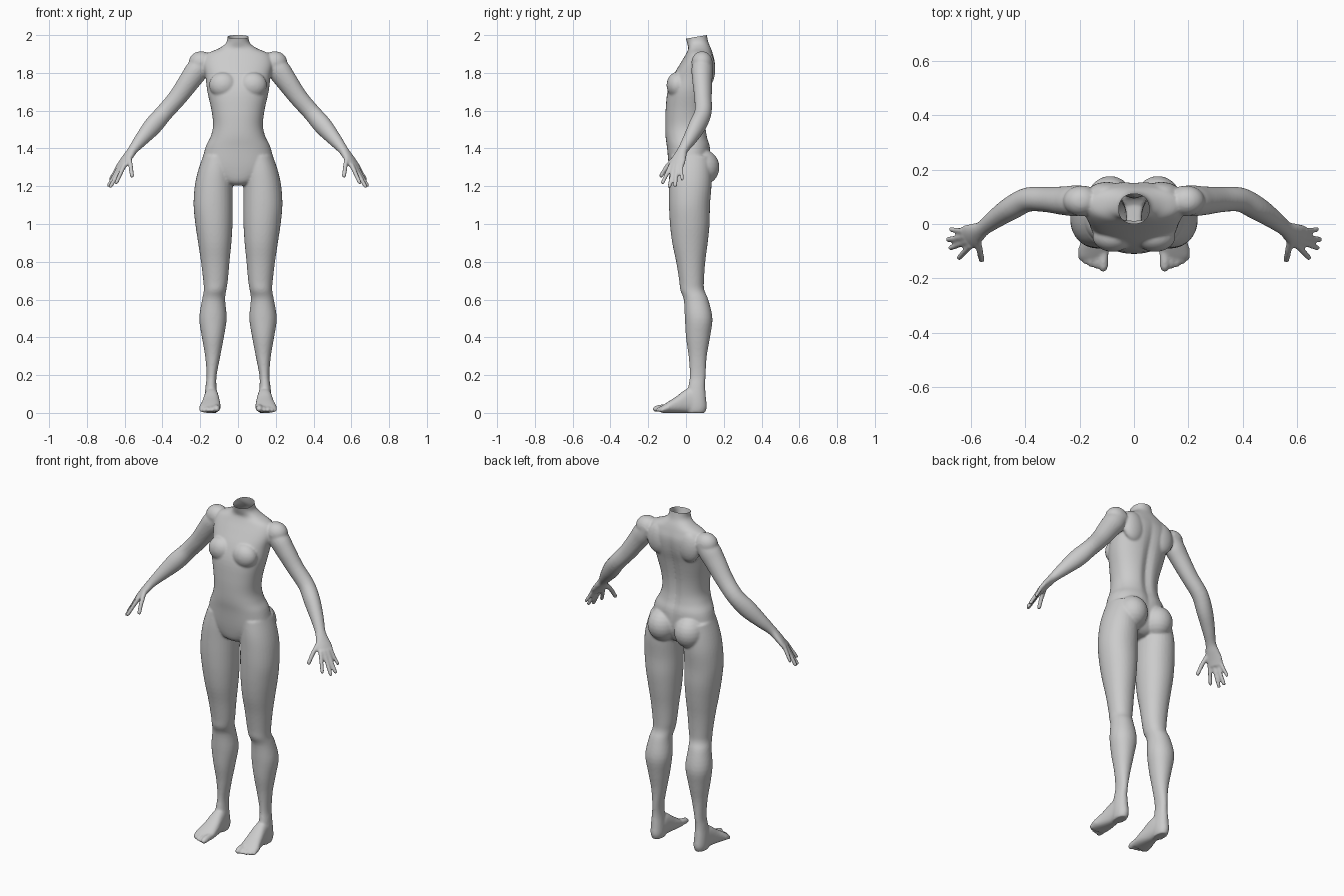
import bpy, bmesh, math
from mathutils import Vector

if "Cube" in bpy.data.objects:
    bpy.data.objects.remove(bpy.data.objects["Cube"])

bm = bmesh.new()


def dense(rows, k=4):
    """Catmull-Rom interpolation between profile rows."""
    out = []
    for i in range(len(rows) - 1):
        a, b, c, d = (rows[max(0, min(len(rows) - 1, i + j))] for j in (-1, 0, 1, 2))
        for s in range(k):
            t = s / k
            out.append([0.5 * (2 * q + (r - p) * t + (2 * p - 5 * q + 4 * r - w) * t * t
                               + (3 * q - p - 3 * r + w) * t ** 3)
                        for p, q, r, w in zip(a, b, c, d)])
    return out + [list(rows[-1])]


def oval(c, u, v, e=2.0, n=32):
    """Superellipse ring around c with half axes u and v."""
    pts = []
    for i in range(n):
        a = 2 * math.pi * i / n
        ca, sa = math.cos(a), math.sin(a)
        pts.append(c + u * math.copysign(abs(ca) ** (2 / e), ca)
                   + v * math.copysign(abs(sa) ** (2 / e), sa))
    return pts


def loft(rings, mirror=False):
    for side in ((1, -1) if mirror else (1,)):
        vs = [[bm.verts.new((p.x * side, p.y, p.z)) for p in r] for r in rings]
        n = len(vs[0])
        faces = [bm.faces.new((a[i], a[(i + 1) % n], b[(i + 1) % n], b[i]))
                 for a, b in zip(vs, vs[1:]) for i in range(n)]
        faces += [bm.faces.new(vs[0][::-1]), bm.faces.new(vs[-1])]
        bmesh.ops.recalc_face_normals(bm, faces=faces)


def tube(rows, hint):
    """Tube through (x, y, z, half width, half thickness); width follows hint."""
    rows = dense(rows)
    pts = [Vector(r[:3]) for r in rows]
    rings = []
    for i, r in enumerate(rows):
        d = (pts[min(i + 1, len(pts) - 1)] - pts[max(i - 1, 0)]).normalized()
        u = (hint - d * hint.dot(d)).normalized()
        rings.append(oval(pts[i], u * r[3], d.cross(u) * r[4], n=20))
    loft(rings, True)


def digit(a, m, b, r):
    """Finger or toe with a rounded tip."""
    a, m, b = Vector(a), Vector(m), Vector(b)
    d = (b - m).normalized()
    rows = [(*a, r * 1.1, r * 1.1), (*m, r, r), (*(b - d * r), r * .9, r * .9),
            (*(b - d * r * .3), r * .65, r * .65), (*b, r * .15, r * .15)]
    tube(rows, Vector((.4, .9, .1)))


def ball(c, r):
    rings = []
    for i in range(1, 12):
        a = math.pi * i / 12
        s = math.sin(a)
        rings.append(oval(Vector(c) + Vector((0, 0, -r[2] * math.cos(a))),
                          Vector((r[0] * s, 0, 0)), Vector((0, r[1] * s, 0))))
    loft(rings, True)


# Torso and neck: height, half width, front y, back y
torso = [(1.205, .05, -.05, .07), (1.23, .11, -.075, .10), (1.30, .185, -.09, .125),
         (1.40, .174, -.10, .13), (1.46, .146, -.108, .115), (1.52, .132, -.11, .108),
         (1.60, .140, -.108, .112), (1.70, .162, -.098, .13), (1.78, .172, -.07, .15),
         (1.85, .185, -.03, .155), (1.90, .165, .0, .142), (1.93, .10, .012, .132),
         (1.96, .062, .005, .119), (2.0, .056, -.005, .111), (2.04, .06, -.012, .108)]
rings = []
for z, w, f, b in dense(torso):
    ring = oval(Vector((0, (f + b) / 2, z)), Vector((w, 0, 0)), Vector((0, (b - f) / 2, 0)), 2.25, 56)
    if 1.3 < z < 1.9:                                   # spine groove
        g = .016 * math.sin(math.pi * (z - 1.3) / .6)
        for p in ring:
            if p.y > (f + b) / 2:
                p.y -= g * math.exp(-(p.x / .025) ** 2)
    rings.append(ring)
loft(rings)

# Chest, buttocks, shoulder blades and shoulder caps
ball((.078, -.045, 1.735), (.075, .058, .07))
ball((.088, .085, 1.30), (.086, .092, .095))
ball((.10, .115, 1.82), (.07, .04, .09))
ball((.195, .085, 1.855), (.066, .056, .06))

# Legs: height, inner x, outer x, front y, back y
leg = [(1.36, .03, .185, -.08, .13), (1.28, .028, .212, -.088, .135), (1.2, .028, .229, -.09, .135),
       (1.1, .028, .235, -.09, .127), (1.0, .029, .226, -.085, .125), (.9, .035, .211, -.073, .115),
       (.8, .045, .196, -.052, .102), (.7, .054, .184, -.036, .095), (.65, .062, .181, -.03, .097),
       (.6, .068, .19, -.012, .118), (.5, .06, .205, -.006, .14), (.4, .075, .191, .0, .127),
       (.3, .094, .174, .014, .11), (.2, .113, .166, .02, .104), (.14, .114, .172, .012, .101),
       (.08, .108, .178, .0, .106), (.03, .106, .178, .0, .11), (.0, .112, .172, .005, .10)]
loft([oval(Vector(((a + b) / 2, (f + k) / 2, z)), Vector(((b - a) / 2, 0, 0)),
           Vector((0, (k - f) / 2, 0)), 2.1) for z, a, b, f, k in dense(leg)], True)

# Feet: y, inner x, outer x, top height
foot = [(.085, .115, .17, .08), (.04, .105, .177, .13), (0, .1, .182, .125), (-.05, .094, .192, .088),
        (-.09, .092, .203, .062), (-.12, .097, .204, .042), (-.132, .11, .195, .032)]
loft([oval(Vector(((a + b) / 2, y, t / 2)), Vector(((b - a) / 2, 0, 0)),
           Vector((0, 0, t / 2)), 2.4) for y, a, b, t in dense(foot)], True)

# Toes
for x, y, r in ((.113, -.176, .018), (.138, -.165, .012), (.159, -.159, .012),
                (.178, -.149, .0115), (.195, -.137, .011)):
    digit((x, -.09, .03), (x, y + .03, .024), (x, y, r * .9), r)

# Arms and palms
across = Vector((.03, .065, .01))
tube([(.17, .088, 1.865, .052, .05), (.215, .086, 1.815, .056, .062), (.255, .086, 1.76, .052, .058),
      (.32, .09, 1.67, .046, .05), (.39, .09, 1.59, .045, .047), (.45, .06, 1.52, .044, .05),
      (.51, .02, 1.45, .036, .038), (.555, -.015, 1.395, .029, .026), (.58, -.032, 1.36, .038, .022),
      (.605, -.045, 1.325, .046, .018), (.624, -.055, 1.292, .042, .013)], across)

# Fingers and thumb
for a, m, b, r in (((.60, -.078, 1.315), (.624, -.103, 1.262), (.648, -.128, 1.21), .0115),
                   ((.612, -.062, 1.315), (.645, -.076, 1.25), (.680, -.090, 1.19), .0115),
                   ((.622, -.045, 1.315), (.655, -.052, 1.255), (.690, -.058, 1.195), .0115),
                   ((.628, -.025, 1.32), (.652, -.023, 1.275), (.680, -.020, 1.23), .0105),
                   ((.578, -.05, 1.36), (.568, -.10, 1.305), (.56, -.138, 1.245), .0125)):
    digit(a, m, b, r)

# Fuse the parts into one skin
mesh = bpy.data.meshes.new("body")
bm.to_mesh(mesh)
bm.free()
body = bpy.data.objects.new("body", mesh)
bpy.context.collection.objects.link(body)
bpy.context.view_layer.objects.active = body
body.select_set(True)
fuse = body.modifiers.new("fuse", 'REMESH')
fuse.mode, fuse.voxel_size = 'VOXEL', .006
soft = body.modifiers.new("soften", 'SMOOTH')
soft.factor, soft.iterations = .5, 7
for name in ("fuse", "soften"):
    bpy.ops.object.modifier_apply(modifier=name)

# Open neck, cut on a slight slope, and soles on the floor
bm = bmesh.new()
bm.from_mesh(body.data)
bmesh.ops.bisect_plane(bm, geom=bm.verts[:] + bm.edges[:] + bm.faces[:], clear_outer=True,
                       plane_co=(0, .11, 2.0), plane_no=(0, -.17, 1))
low = min(v.co.z for v in bm.verts)
for v in bm.verts:
    v.co.z -= low * max(0, 1 - v.co.z / .3)
bm.to_mesh(body.data)
bm.free()

skin = bpy.data.materials.new("plain grey")
skin.diffuse_color = (.6, .6, .6, 1)
skin.use_nodes = True
skin.node_tree.nodes["Principled BSDF"].inputs["Base Color"].default_value = skin.diffuse_color
body.data.materials.clear()
body.data.materials.append(skin)
bpy.ops.object.shade_smooth()
